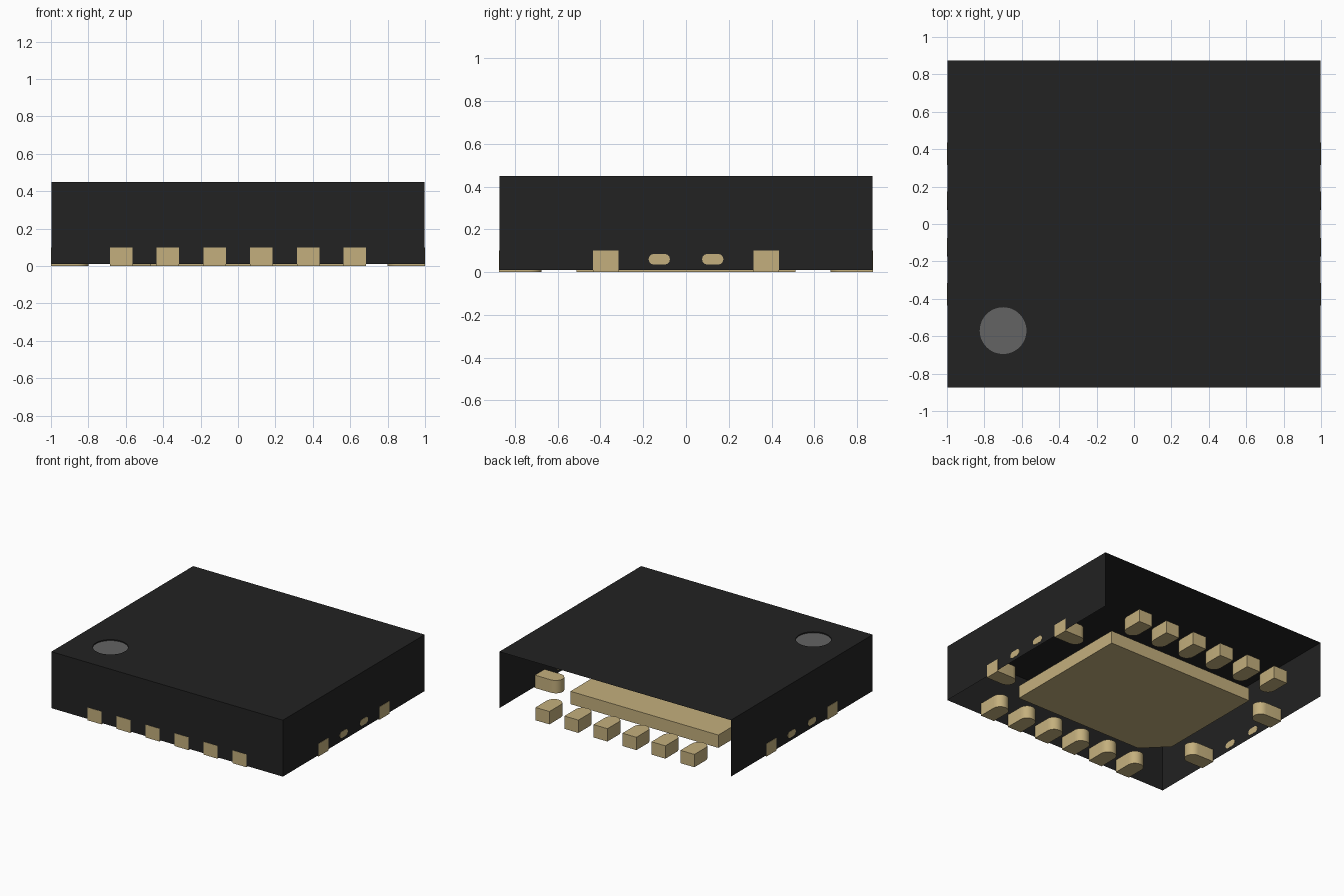
import bpy, bmesh
from math import pi, cos, sin
from mathutils import Matrix, Vector

if "Cube" in bpy.data.objects:
    bpy.data.objects.remove(bpy.data.objects["Cube"])

HX, HY, Z0, Z1 = 0.998, 0.873, 0.01, 0.45   # moulded shell
PAD_H = 0.1                                 # metal thickness


def material(name, rgb):
    m = bpy.data.materials.new(name)
    m.use_nodes = True
    m.diffuse_color = (*rgb, 1)
    bsdf = m.node_tree.nodes["Principled BSDF"]
    bsdf.inputs["Base Color"].default_value = (*rgb, 1)
    bsdf.inputs["Roughness"].default_value = 0.7
    return m


BLACK = material("black resin", (0.016, 0.016, 0.016))
GOLD = material("pale gold metal", (0.55, 0.43, 0.205))
GREY = material("grey marker", (0.125, 0.125, 0.125))


def finish(bm, name, mats, smooth=False):
    mesh = bpy.data.meshes.new(name)
    bm.to_mesh(mesh)
    bm.free()
    obj = bpy.data.objects.new(name, mesh)
    bpy.context.collection.objects.link(obj)
    for m in mats:
        mesh.materials.append(m)
    if smooth:
        bpy.ops.object.select_all(action='DESELECT')
        bpy.context.view_layer.objects.active = obj
        obj.select_set(True)
        bpy.ops.object.shade_smooth_by_angle(angle=pi / 6)
    return obj


def prism(name, outline, height, matrix=Matrix(), smooth=False):
    """Extrude a flat outline upward, then place it."""
    bm = bmesh.new()
    base = bm.faces.new([bm.verts.new((x, y, 0)) for x, y in outline])
    ext = bmesh.ops.extrude_face_region(bm, geom=[base])["geom"]
    tops = [v for v in ext if isinstance(v, bmesh.types.BMVert)]
    bmesh.ops.translate(bm, verts=tops, vec=(0, 0, height))
    bmesh.ops.recalc_face_normals(bm, faces=bm.faces)
    bmesh.ops.transform(bm, matrix=matrix, verts=bm.verts)
    return finish(bm, name, [GOLD], smooth)


def arc(cx, r, start, end, steps=12):
    return [(cx + r * cos(start + (end - start) * i / steps),
             r * sin(start + (end - start) * i / steps)) for i in range(steps + 1)]


# Shell: top with a round hole, three walls, open back and underside
bm = bmesh.new()
corners = [bm.verts.new((x, y, Z1)) for x, y in
           ((-HX, HY), (-HX, -HY), (HX, -HY), (HX, HY))]
rim = [bm.verts.new((-0.7 + x, -0.57 + y, Z1)) for x, y in arc(0, 0.125, 0, 2 * pi, 48)[:-1]]
edges = [bm.edges.new((loop[i - 1], loop[i])) for loop in (corners, rim) for i in range(len(loop))]
bmesh.ops.triangle_fill(bm, edges=edges, use_beauty=True, normal=(0, 0, 1))
feet = [bm.verts.new((v.co.x, v.co.y, Z0)) for v in corners]
for i in range(3):
    bm.faces.new((corners[i], feet[i], feet[i + 1], corners[i + 1]))

# Shallow round marker sunk into the top
sunk = [bm.verts.new(v.co - Vector((0, 0, 0.008))) for v in rim]
for i in range(len(rim)):
    bm.faces.new((rim[i - 1], rim[i], sunk[i], sunk[i - 1]))
bm.faces.new(sunk).material_index = 1
finish(bm, "body_shell", [BLACK, GREY])

# Contact pads: square at the outer end (+x), rounded toward the centre
W, L = 0.06, 0.2
pad_outline = [(0, -W), (0, W)] + arc(W - L, W, pi / 2, 3 * pi / 2)


def pad(name, x, y, angle):
    place = Matrix.Translation((x, y, 0)) @ Matrix.Rotation(angle, 4, 'Z')
    prism(name, pad_outline, PAD_H, place, True)


for i in range(6):
    x = -0.625 + 0.25 * i
    pad(f"front_pad_{i + 1}", x, -0.875, -pi / 2)
    pad(f"back_pad_{i + 1}", x, 0.875, pi / 2)
for side, label, angle in ((1, "left", 0), (-1, "right", pi)):
    for i, y in enumerate((-0.375, 0.375)):
        pad(f"{label}_pad_{i + 1}", side, y, angle)

    # Thin oval tie bar ends showing on both faces of the side wall
    oval = arc(0.025, 0.025, -pi / 2, pi / 2, 6) + arc(-0.025, 0.025, pi / 2, 3 * pi / 2, 6)
    for i, y in enumerate((-0.125, 0.125)):
        turn = Matrix.Rotation(pi / 2, 4, 'Z') @ Matrix.Rotation(pi / 2, 4, 'X')
        place = Matrix.Translation((side * HX - 0.002, y, 0.06)) @ turn
        prism(f"{label}_tie_bar_{i + 1}", oval, 0.004, place)

# Central thermal plate with one cut corner beside the marker
PX, PY, CUT = 0.6375, 0.5125, 0.17
prism("thermal_plate", [(PX, -PY), (PX, PY), (-PX, PY), (-PX, CUT - PY), (CUT - PX, -PY)], PAD_H)
